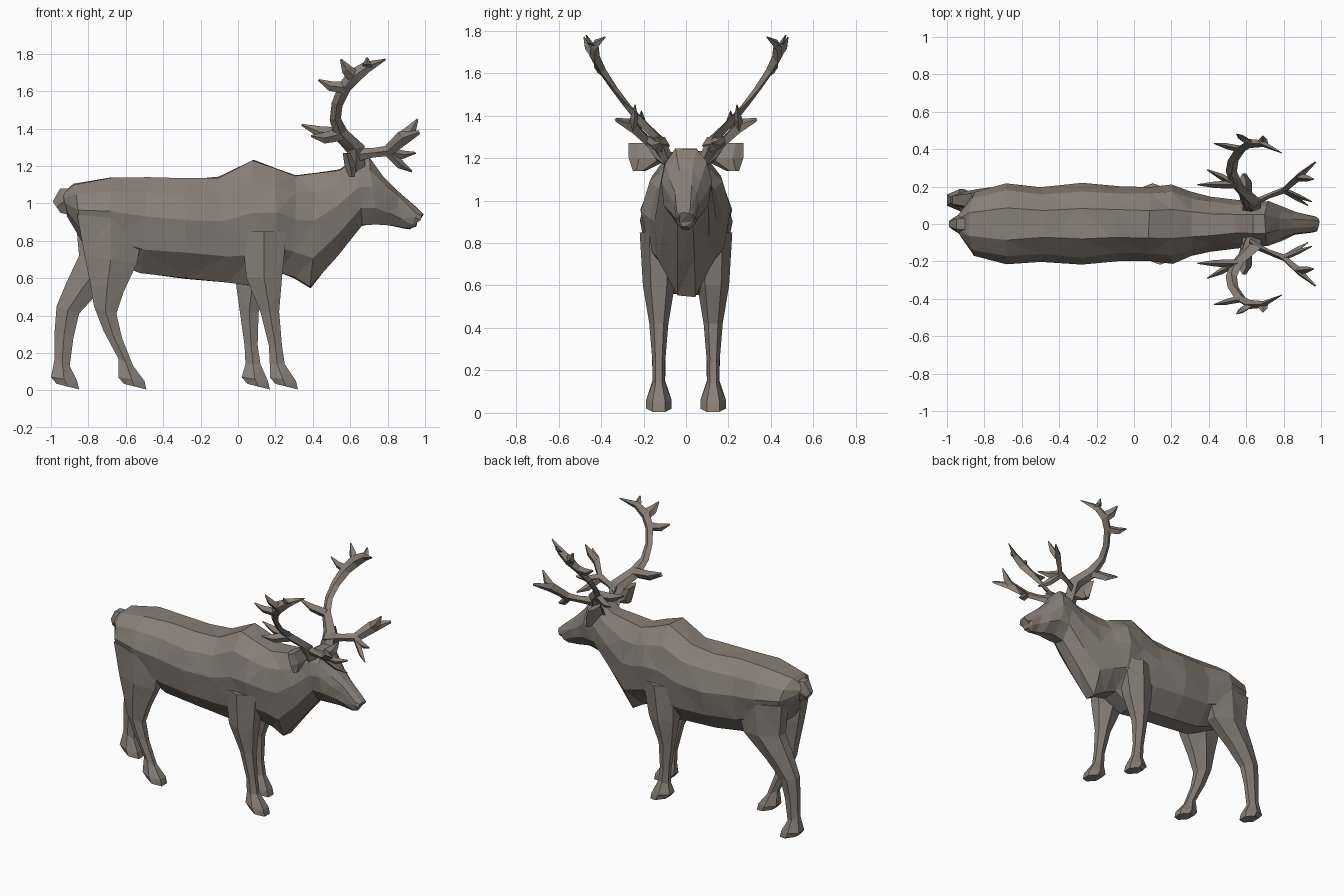
import bpy, bmesh, random
from mathutils import Vector

random.seed(4)
cube = bpy.data.objects.get("Cube")
if cube:
    bpy.data.objects.remove(cube, do_unlink=True)

# One coat colour for the whole animal
coat = bpy.data.materials.new("grey_brown_coat")
coat.use_nodes = True
coat.diffuse_color = (.25, .215, .185, 1)
shader = coat.node_tree.nodes["Principled BSDF"]
shader.inputs["Base Color"].default_value = coat.diffuse_color

# Cross-sections: share of the way from first edge to second, share of half width
TRUNK_SECTION = [(0, .38), (.17, .8), (.42, 1), (.75, .85), (1, .3)]
LIMB_SECTION = [(0, .5), (.5, 1), (1, .5)]
BLADE_SECTION = [(0, 0), (.5, 1), (1, 0)]


def loft(bm, rings, section, jitter=0):
    """Skin rings (first edge, second edge, half width) that run across y."""
    loops = []
    for first, second, half_width in rings:
        outline = section + [(t, -f) for t, f in reversed(section) if f]
        loop = []
        for t, f in outline:
            point = first.lerp(second, t)
            point.y += half_width * f
            noise = [random.uniform(-jitter, jitter) for axis in "xyz"]
            loop.append(bm.verts.new(point + Vector(noise)))
        loops.append(loop)
    for lower, upper in zip(loops, loops[1:]):
        for i in range(len(lower)):
            bm.faces.new((lower[i - 1], lower[i], upper[i], upper[i - 1]))
    bm.faces.new(loops[0])
    bm.faces.new(loops[-1])


def finish(name, bm):
    """Turn the bmesh into a faceted object in the coat colour."""
    bmesh.ops.recalc_face_normals(bm, faces=bm.faces)
    bmesh.ops.triangulate(bm, faces=bm.faces)
    mesh = bpy.data.meshes.new(name)
    bm.to_mesh(mesh)
    bm.free()
    mesh.materials.append(coat)
    bpy.context.collection.objects.link(bpy.data.objects.new(name, mesh))


def flat_ring(x, y, z, depth, half_width, tilt=0):
    """Ring across a limb, centred on x, y, z, with its rear edge raised by tilt."""
    reach = Vector((depth / 2, 0, -tilt))
    centre = Vector((x, y, z))
    return centre - reach, centre + reach, half_width


# Trunk, neck and head: back line x z, belly line x z, half width
trunk = [
    (-.94, 1.05, -.91, .93, .07), (-.88, 1.1, -.82, .78, .17),
    (-.68, 1.14, -.68, .7, .22), (-.48, 1.14, -.52, .63, .2),
    (-.28, 1.13, -.28, .6, .22), (-.1, 1.14, -.05, .58, .2),
    (.08, 1.23, .08, .56, .2), (.2, 1.19, .21, .63, .21),
    (.31, 1.15, .3, .6, .17), (.42, 1.16, .39, .55, .15),
    (.54, 1.18, .53, .72, .13), (.64, 1.24, .66, .88, .12),
    (.7, 1.24, .74, .89, .12), (.78, 1.14, .82, .88, .09),
    (.85, 1.07, .88, .87, .06), (.96, .97, .92, .86, .05),
    (.99, .94, .95, .88, .04)]
bm = bmesh.new()
loft(bm, [(Vector((a, 0, b)), Vector((c, 0, d)), w) for a, b, c, d, w in trunk],
     TRUNK_SECTION, jitter=.005)
finish("body_and_head", bm)

# Stubby tail
bm = bmesh.new()
loft(bm, [flat_ring(-.86, 0, 1.02, .08, .06, .06),
          flat_ring(-.93, 0, 1.01, .04, .055, .07),
          flat_ring(-.97, 0, .98, .04, .03, .03)], LIMB_SECTION)
finish("tail", bm)

# Limb levels shared by each pair: height, depth, half width
front_levels = [(.85, .24, .09), (.6, .19, .075), (.42, .1, .045),
                (.24, .07, .03), (.14, .08, .03)]
hind_levels = [(.92, .36, .08), (.7, .28, .075), (.55, .18, .06),
               (.43, .12, .045), (.3, .1, .032), (.15, .08, .03)]


def leg(name, side, levels, centres, heel):
    """Limb through the given x centres, ending in a splayed hoof."""
    y = side * .128
    rings = [flat_ring(x, y, z, depth, width, .02 if levels is hind_levels else 0)
             for x, (z, depth, width) in zip(centres, levels)]
    rings.append(flat_ring(heel + .07, y, .06, .14, .06, .01))
    rings.append(flat_ring(heel + .09, y, .02, .12, .06, .015))
    bm = bmesh.new()
    loft(bm, rings, LIMB_SECTION)
    finish(name, bm)


leg("right_front_leg", -1, front_levels, [.14, .14, .17, .2, .21], .17)
leg("left_front_leg", 1, front_levels, [.1, .08, .06, .07, .08], .02)
leg("right_hind_leg", -1, hind_levels, [-.68, -.68, -.7, -.71, -.67, -.6], -.64)
leg("left_hind_leg", 1, hind_levels, [-.69, -.71, -.83, -.91, -.93, -.94], -1)


def branch(bm, path, side):
    """Flattened antler branch through (point, radius) pairs."""
    rings = []
    for i, (point, radius) in enumerate(path):
        along = path[min(i + 1, len(path) - 1)][0] - path[max(i - 1, 0)][0]
        across = Vector((-along.z, 0, along.x)).normalized() * radius
        centre = Vector((point.x, point.y * side, point.z))
        rings.append((centre + across, centre - across, radius * .6))
    loft(bm, rings, BLADE_SECTION)


def stem(points):
    return [(Vector(p[:3]), p[3]) for p in points]


# Main antler beam and the forward brow branch: x, y, z, radius
beam = stem([
    (.63, .07, 1.16, .05), (.63, .13, 1.29, .05), (.55, .21, 1.37, .04),
    (.52, .28, 1.45, .03), (.53, .34, 1.53, .03), (.57, .4, 1.62, .035),
    (.62, .43, 1.68, .04), (.69, .43, 1.73, .03), (.79, .38, 1.77, .004)])
brow = stem([
    (.62, .1, 1.26, .04), (.72, .15, 1.27, .025), (.8, .18, 1.28, .03),
    (.88, .25, 1.35, .04), (.97, .33, 1.38, .01)])

# Tines: parent branch, point they leave from, tip
tines = [
    (beam, 2, (.34, .21, 1.42)), (beam, 2, (.39, .29, 1.36)),
    (beam, 5, (.43, .43, 1.66)), (beam, 6, (.55, .48, 1.77)),
    (beam, 7, (.69, .47, 1.78)), (brow, 3, (.96, .24, 1.45)),
    (brow, 2, (.95, .12, 1.27)), (brow, 2, (.93, .1, 1.17))]

for label, side in (("left", 1), ("right", -1)):
    bm = bmesh.new()
    branch(bm, beam, side)
    branch(bm, brow, side)
    for parent, index, tip in tines:
        root, radius = parent[index]
        tip = Vector(tip)
        bend = root.lerp(tip, .55) - Vector((0, 0, .015))
        branch(bm, [(root, radius * .9), (bend, radius * .75), (tip, .005)], side)
    finish(label + "_antler", bm)

    # Broad ear standing out sideways
    bm = bmesh.new()
    loft(bm, [flat_ring(.61, side * .22, 1.14, .03, .03),
              flat_ring(.6, side * .17, 1.2, .06, .1),
              flat_ring(.58, side * .2, 1.27, .04, .07)], LIMB_SECTION)
    finish(label + "_ear", bm)
